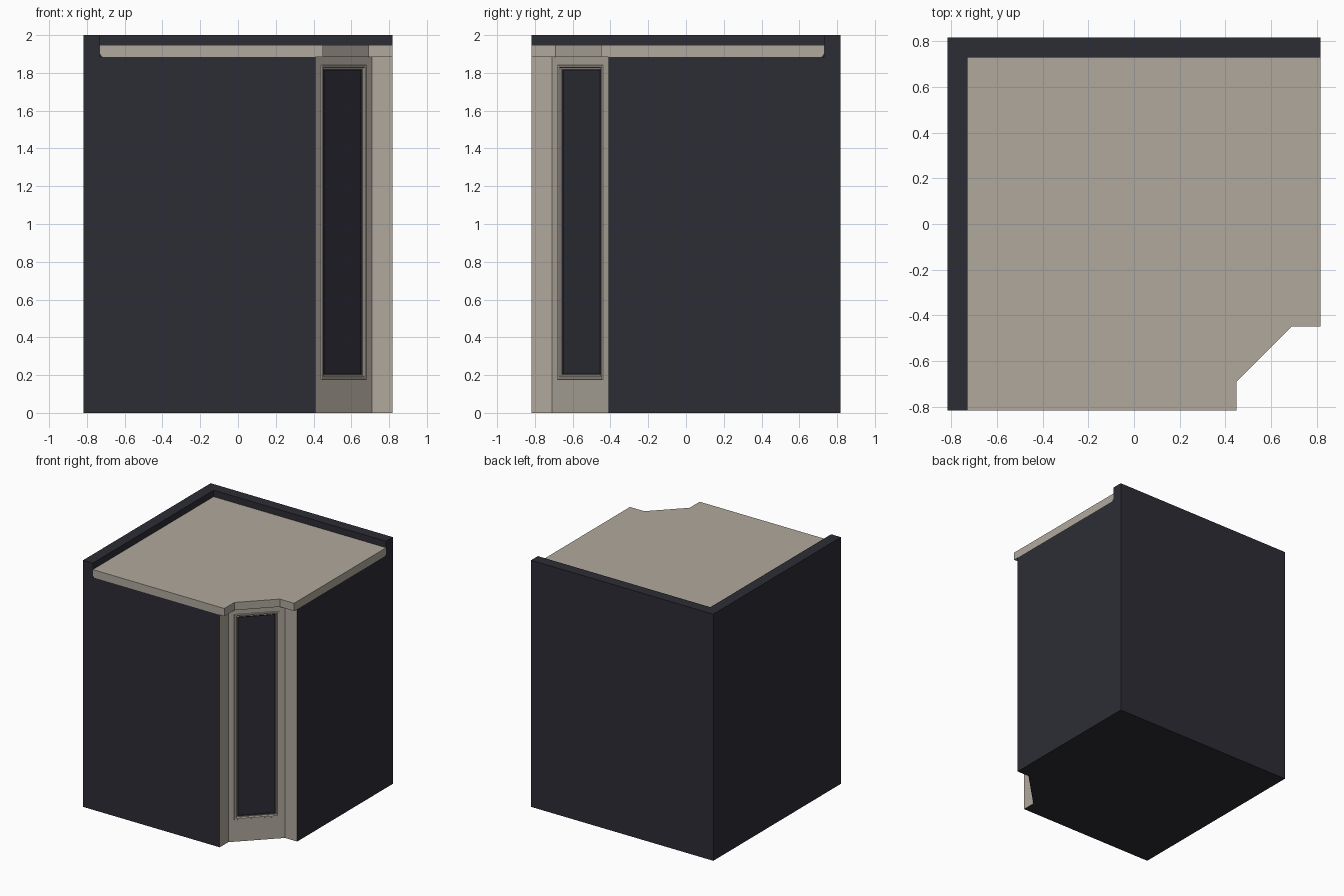
import bpy, bmesh
from mathutils import Vector

if "Cube" in bpy.data.objects:
    bpy.data.objects.remove(bpy.data.objects["Cube"])

H = 0.818            # half width of the block
WALL = 0.73          # inner face of the raised walls
TOP = 1.885          # top of the main block


def material(name, rgb):
    m = bpy.data.materials.new(name)
    m.diffuse_color = (*rgb, 1)
    m.use_nodes = True
    m.node_tree.nodes["Principled BSDF"].inputs["Base Color"].default_value = m.diffuse_color
    return m


dark = material("dark slate", (0.0255, 0.0255, 0.036))
tan = material("warm stone", (0.434, 0.397, 0.338))


def finish(bm, name, mats):
    bmesh.ops.recalc_face_normals(bm, faces=bm.faces)
    me = bpy.data.meshes.new(name)
    bm.to_mesh(me)
    bm.free()
    for m in mats:
        me.materials.append(m)
    ob = bpy.data.objects.new(name, me)
    bpy.context.collection.objects.link(ob)


def loft(bm, rings):
    """Closed solid through stacked outlines [(outline, z)]; returns side faces."""
    vs = [[bm.verts.new((x, y, z)) for x, y in pts] for pts, z in rings]
    n = len(vs[0])
    sides = []
    for a, b in zip(vs, vs[1:]):
        for i in range(n):
            j = (i + 1) % n
            sides.append(bm.faces.new((a[i], a[j], b[j], b[i])))
    bm.faces.new(vs[0][::-1])
    bm.faces.new(vs[-1])
    return sides


# main block with a notched, diagonal front corner
N0, N1 = 0.409, 0.709
outline = [(-H, -H), (N0, -H), (N0, -N1), (N1, -N0), (H, -N0), (H, H), (-H, H)]
bm = bmesh.new()
sides = loft(bm, [(outline, 0), (outline, TOP)])
for i in (1, 2, 3):
    sides[i].material_index = 1

# framed panel, stepped into the diagonal face
mid = Vector(((N0 + N1) / 2, -(N0 + N1) / 2, 0))
along = Vector((1, 1, 0)).normalized()
out = Vector((1, -1, 0)).normalized()
prev = list(sides[2].verts)      # low left, low right, high right, high left
bm.faces.remove(sides[2])
steps = [  # half width, bottom, top, outward offset
    (0.168, 0.176, 1.843, 0.0),
    (0.165, 0.179, 1.840, 0.006),
    (0.155, 0.190, 1.830, 0.006),
    (0.150, 0.195, 1.825, -0.006),
    (0.143, 0.202, 1.819, -0.006),
    (0.138, 0.207, 1.814, -0.010),
]
for k, (w, lo, hi, d) in enumerate(steps):
    ring = [bm.verts.new(mid + along * s * w + out * d + Vector((0, 0, z)))
            for s, z in ((-1, lo), (1, lo), (1, hi), (-1, hi))]
    for i in range(4):
        j = (i + 1) % 4
        f = bm.faces.new((prev[i], prev[j], ring[j], ring[i]))
        f.material_index = 0 if k == 5 else 1
    prev = ring
bm.faces.new(prev).material_index = 0
finish(bm, "main_block", [dark, tan])

# raised walls along the left and back
wall = [(-H, -H), (-WALL, -H), (-WALL, WALL), (H, WALL), (H, H), (-H, H)]
bm = bmesh.new()
loft(bm, [(wall, TOP), (wall, 2.0)])
finish(bm, "raised_walls", [dark])


# top slab, overhanging the notch, lower edge chamfered beside the walls
def slab(c):
    a, b = 0.45, 0.69
    return [(-WALL + c, -H), (a, -H), (a, -b), (b, -a), (H, -a),
            (H, WALL - c), (-WALL + c, WALL - c)]


bm = bmesh.new()
loft(bm, [(slab(0.011), TOP), (slab(0), TOP + 0.012), (slab(0), 1.948)])
finish(bm, "top_slab", [tan])
